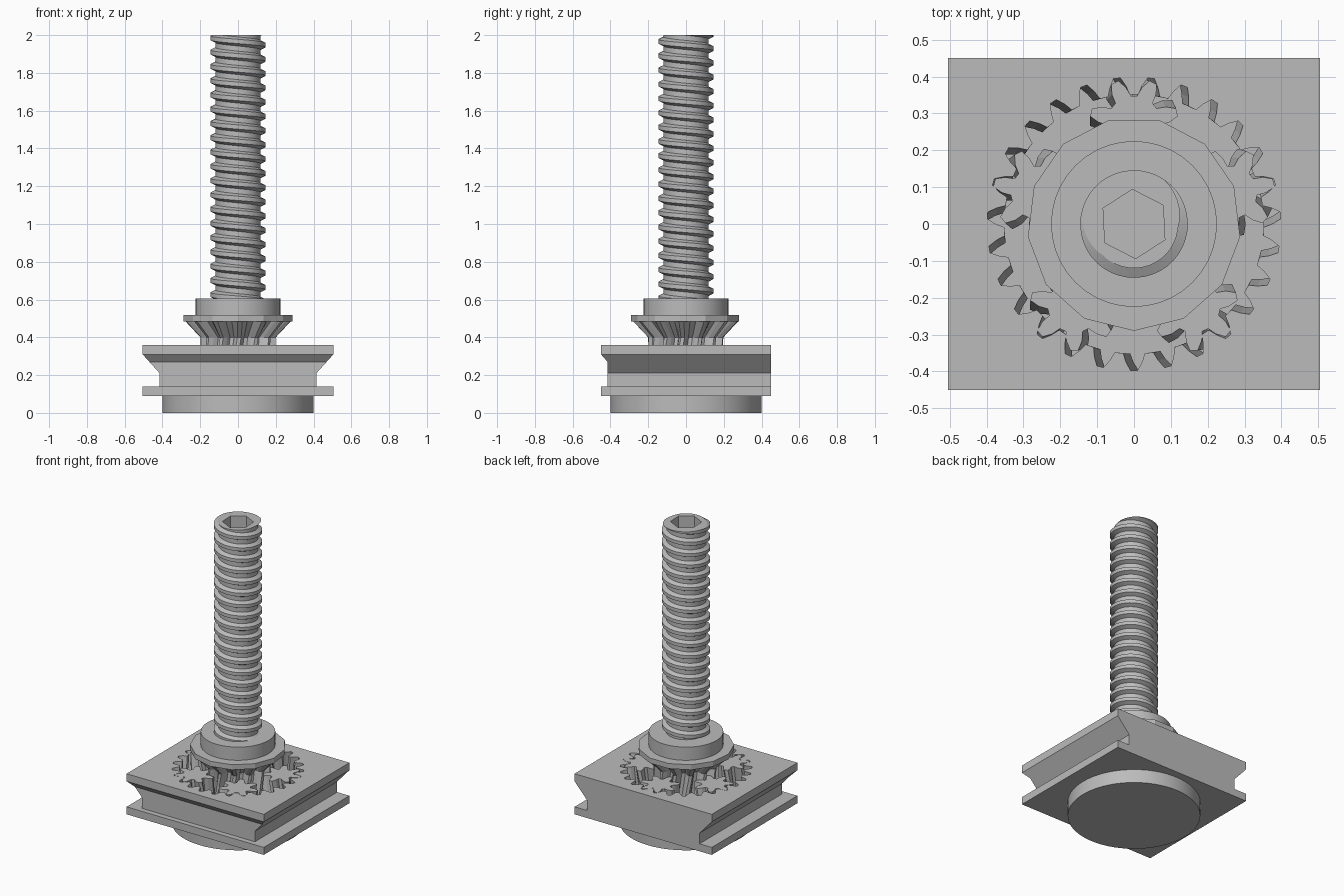
import bpy, bmesh, math
from mathutils import Vector

if "Cube" in bpy.data.objects:
    bpy.data.objects.remove(bpy.data.objects["Cube"])

TAU = 2 * math.pi
GREY = bpy.data.materials.new("plain grey")
GREY.diffuse_color = (0.5, 0.5, 0.5, 1)
GREY.use_nodes = True
GREY.node_tree.nodes["Principled BSDF"].inputs["Base Color"].default_value = GREY.diffuse_color


def finish(name, bm, smooth=None):
    bmesh.ops.recalc_face_normals(bm, faces=bm.faces)
    me = bpy.data.meshes.new(name)
    bm.to_mesh(me)
    bm.free()
    ob = bpy.data.objects.new(name, me)
    bpy.context.collection.objects.link(ob)
    me.materials.append(GREY)
    if smooth:
        bpy.ops.object.select_all(action='DESELECT')
        ob.select_set(True)
        bpy.context.view_layer.objects.active = ob
        bpy.ops.object.shade_smooth_by_angle(angle=math.radians(smooth))
    return ob


def loft(name, layers, smooth=None):
    """Closed solid through a stack of outlines: [(z, [(x, y), ...]), ...]"""
    bm = bmesh.new()
    rings = [[bm.verts.new((x, y, z)) for x, y in pts] for z, pts in layers]
    n = len(rings[0])
    for a, b in zip(rings, rings[1:]):
        for i in range(n):
            j = (i + 1) % n
            bm.faces.new((a[i], a[j], b[j], b[i]))
    bm.faces.new(rings[0][::-1])
    bm.faces.new(rings[-1])
    return finish(name, bm, smooth)


def ngon(n, r, start=0.0):
    return [(r * math.cos(start + TAU * i / n), r * math.sin(start + TAU * i / n))
            for i in range(n)]


def gear(n, root, tip, angle, centre=(0, 0)):
    """Gear outline with one tooth pointing along angle."""
    mid = (root + tip) / 2
    shape = [(-.36, root), (-.25, mid), (-.1, tip), (.1, tip), (.25, mid), (.36, root)]
    return [(centre[0] + r * math.cos(angle + TAU * (i + f) / n),
             centre[1] + r * math.sin(angle + TAU * (i + f) / n))
            for i in range(n) for f, r in shape]


def cut(ob, cutter):
    mod = ob.modifiers.new("cut", 'BOOLEAN')
    mod.operation, mod.solver, mod.object = 'DIFFERENCE', 'EXACT', cutter
    bpy.ops.object.select_all(action='DESELECT')
    ob.select_set(True)
    bpy.context.view_layer.objects.active = ob
    bpy.ops.object.modifier_apply(modifier=mod.name)
    cutter.hide_render = True
    bpy.data.objects.remove(cutter, do_unlink=True)


FLOOR, MID, TOP = 0.095, 0.228, 0.36
RING, SUN, PLANET = 27, 13, 7
TWIST = 0.055          # herringbone twist of the ring teeth at mid height
UP = math.pi / 2

# Round foot
loft("base_disc", [(0, ngon(64, 0.4)), (0.09, ngon(64, 0.4))], 30)


# Block with side and front grooves, flat back
def rect(hx, front):
    return [(-hx, front), (hx, front), (hx, 0.45), (-hx, 0.45)]


block = loft("block", [
    (0.09, rect(0.505, -0.45)), (0.14, rect(0.505, -0.45)),
    (0.14, rect(0.415, -0.415)), (0.21, rect(0.415, -0.415)),
    (0.27, rect(0.469, -0.415)), (0.31, rect(0.505, -0.45)),
    (TOP, rect(0.505, -0.45))])

# Internal ring gear pocket
ring0 = UP + math.pi / RING
cut(block, loft("ring_cutter", [
    (FLOOR, gear(RING, 0.352, 0.398, ring0)),
    (MID, gear(RING, 0.352, 0.398, ring0 + TWIST)),
    (TOP, gear(RING, 0.352, 0.398, ring0)),
    (0.40, gear(RING, 0.352, 0.398, ring0))]))

# Five planet gears
for k in range(5):
    a = TAU * k / 5
    c = (0.276 * math.cos(UP + a), 0.276 * math.sin(UP + a))
    spin = -UP + a * (1 - RING / PLANET)
    tw = TWIST * RING / PLANET
    loft(f"planet_gear_{k + 1}", [
        (FLOOR - 0.003, gear(PLANET, 0.072, 0.12, spin, c)),
        (MID, gear(PLANET, 0.072, 0.12, spin + tw, c)),
        (TOP, gear(PLANET, 0.072, 0.12, spin, c))])

# Sun gear flaring into a fluted cone
tw = -TWIST * RING / SUN
loft("sun_gear", [
    (FLOOR - 0.003, gear(SUN, 0.153, 0.2, -UP)),
    (MID, gear(SUN, 0.153, 0.2, -UP + tw)),
    (TOP, gear(SUN, 0.153, 0.2, -UP)),
    (0.40, gear(SUN, 0.153, 0.2, -UP - tw * 0.3)),
    (0.485, gear(SUN, 0.235, 0.28, -UP - tw * 0.3))])

# Collar and shoulder
loft("collar", [(0.483, ngon(SUN, 0.29, -UP)), (0.517, ngon(SUN, 0.29, -UP))])
loft("shoulder", [(0.515, ngon(40, 0.225)), (0.605, ngon(40, 0.225))], 30)

# Threaded rod: trapezoid thread swept along a helix, trimmed at both ends
PITCH, STEPS, HAND = 0.0755, 40, -1
PROFILE = [(0.0, 0.146), (0.3, 0.146), (0.47, 0.12), (0.83, 0.12), (1.0, 0.146)]
bm = bmesh.new()
rows = []
turns = 23
for i in range(turns * STEPS + 1):
    t = TAU * i / STEPS
    ang = HAND * t + math.radians(110)
    z0 = 2.0 + PITCH * (i / STEPS - turns + 2 - 0.15)
    rows.append([bm.verts.new((r * math.cos(ang), r * math.sin(ang), z0 + PITCH * f))
                 for f, r in PROFILE])
for a, b in zip(rows, rows[1:]):
    for j in range(len(PROFILE) - 1):
        bm.faces.new((a[j], b[j], b[j + 1], a[j + 1]))
bmesh.ops.remove_doubles(bm, verts=bm.verts, dist=1e-5)
for z, n in ((0.595, -1), (2.0, 1)):
    bmesh.ops.bisect_plane(bm, geom=bm.verts[:] + bm.edges[:] + bm.faces[:], dist=1e-6,
                           plane_co=Vector((0, 0, z)), plane_no=Vector((0, 0, n)),
                           clear_outer=True)
    edges = [e for e in bm.edges if e.is_boundary
             and all(abs(v.co.z - z) < 1e-4 for v in e.verts)]
    bmesh.ops.holes_fill(bm, edges=edges, sides=0)
rod = finish("threaded_rod", bm)

# Hex socket in the rod's end
hexagon = ngon(6, 0.094, UP + 0.05)
cut(rod, loft("socket_cutter", [(1.8, hexagon), (2.1, hexagon)]))
bpy.ops.object.shade_smooth_by_angle(angle=math.radians(25))
